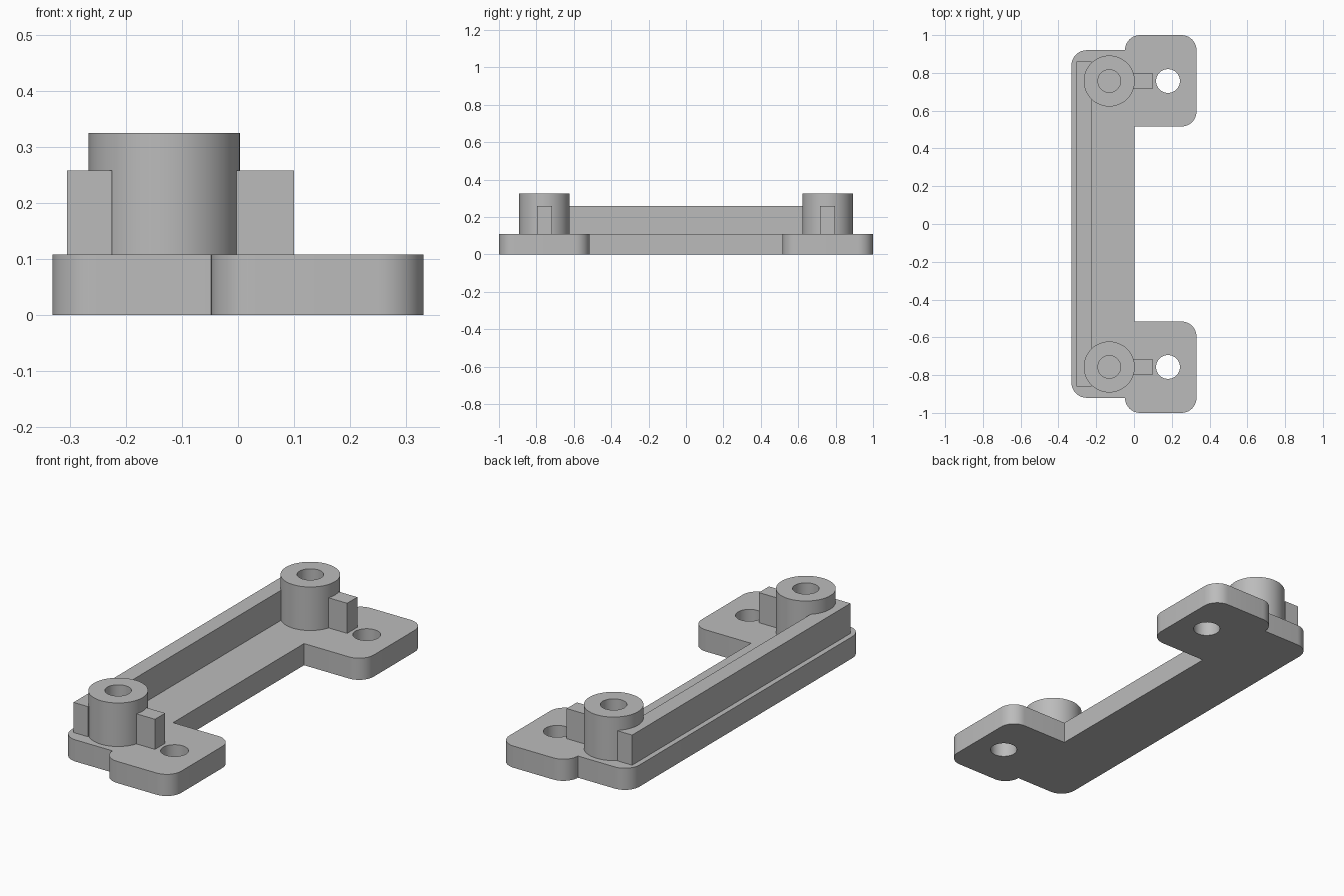
import bpy, bmesh
from math import cos, sin, pi, radians
from mathutils import Vector

if "Cube" in bpy.data.objects:
    bpy.data.objects.remove(bpy.data.objects["Cube"])

BASE_TOP, RIB_TOP, BOSS_TOP = 0.108, 0.258, 0.325
POST_Y = 0.757
BOSS_X, HOLE_X = -0.131, 0.18

grey = bpy.data.materials.new("plain grey")
grey.use_nodes = True
colour = (0.5, 0.5, 0.5, 1)
grey.diffuse_color = colour
grey.node_tree.nodes["Principled BSDF"].inputs["Base Color"].default_value = colour


def circle(x, y, r, n=48):
    return [(x + r * cos(2 * pi * i / n), y + r * sin(2 * pi * i / n)) for i in range(n)]


def rounded(corners, steps=10):
    """Outline whose right-angled corners (x, y, radius) are rounded."""
    pts = []
    for i, (x, y, r) in enumerate(corners):
        p = Vector((x, y))
        if r == 0:
            pts.append(p)
            continue
        a = (Vector(corners[i - 1][:2]) - p).normalized() * r
        b = (Vector(corners[(i + 1) % len(corners)][:2]) - p).normalized() * r
        for k in range(steps + 1):
            t = k / steps * pi / 2
            pts.append(p + a * (1 - sin(t)) + b * (1 - cos(t)))
    return pts


def extrude_profile(name, loops, z0, z1):
    """Solid from an outer loop and any hole loops, raised from z0 to z1."""
    bm = bmesh.new()
    edges = []
    for loop in loops:
        vs = [bm.verts.new((x, y, z0)) for x, y in loop]
        edges += [bm.edges.new((v, vs[(i + 1) % len(vs)])) for i, v in enumerate(vs)]
    bmesh.ops.triangle_fill(bm, edges=edges, use_beauty=True, normal=(0, 0, 1))
    out = bmesh.ops.extrude_face_region(bm, geom=bm.faces[:], use_keep_orig=True)
    top = [v for v in out["geom"] if isinstance(v, bmesh.types.BMVert)]
    bmesh.ops.translate(bm, verts=top, vec=(0, 0, z1 - z0))
    bmesh.ops.recalc_face_normals(bm, faces=bm.faces[:])
    mesh = bpy.data.meshes.new(name)
    bm.to_mesh(mesh)
    bm.free()
    mesh.materials.append(grey)
    obj = bpy.data.objects.new(name, mesh)
    bpy.context.collection.objects.link(obj)
    bpy.ops.object.select_all(action='DESELECT')
    obj.select_set(True)
    bpy.context.view_layer.objects.active = obj
    bpy.ops.object.shade_smooth_by_angle(angle=radians(30))
    return obj


def rectangle(x0, x1, y0, y1):
    return [(x0, y0), (x1, y0), (x1, y1), (x0, y1)]


# Base plate: long bar with a rounded mounting tab at each end
R = 0.08
half = [(-0.331, -0.92, R), (-0.048, -0.92, 0), (-0.048, -1, R),
        (0.331, -1, R), (0.331, -0.516, R), (0.003, -0.516, 0)]
corners = half + [(x, -y, r) for x, y, r in reversed(half)]
screw_holes = [circle(HOLE_X, s * POST_Y, 0.063) for s in (-1, 1)]
extrude_profile("base_plate", [rounded(corners)] + screw_holes, 0, BASE_TOP)

# Upright wall along the outer edge
extrude_profile("long_wall", [rectangle(-0.305, -0.225, -0.86, 0.86)], BASE_TOP, RIB_TOP)

# Hollow posts, each with a small bracing rib
for side, s in (("front", -1), ("back", 1)):
    y = s * POST_Y
    extrude_profile(side + "_post", [circle(BOSS_X, y, 0.135), circle(BOSS_X, y, 0.06)],
                    BASE_TOP, BOSS_TOP)
    extrude_profile(side + "_rib", [rectangle(-0.02, 0.1, y - 0.04, y + 0.04)],
                    BASE_TOP, RIB_TOP)
